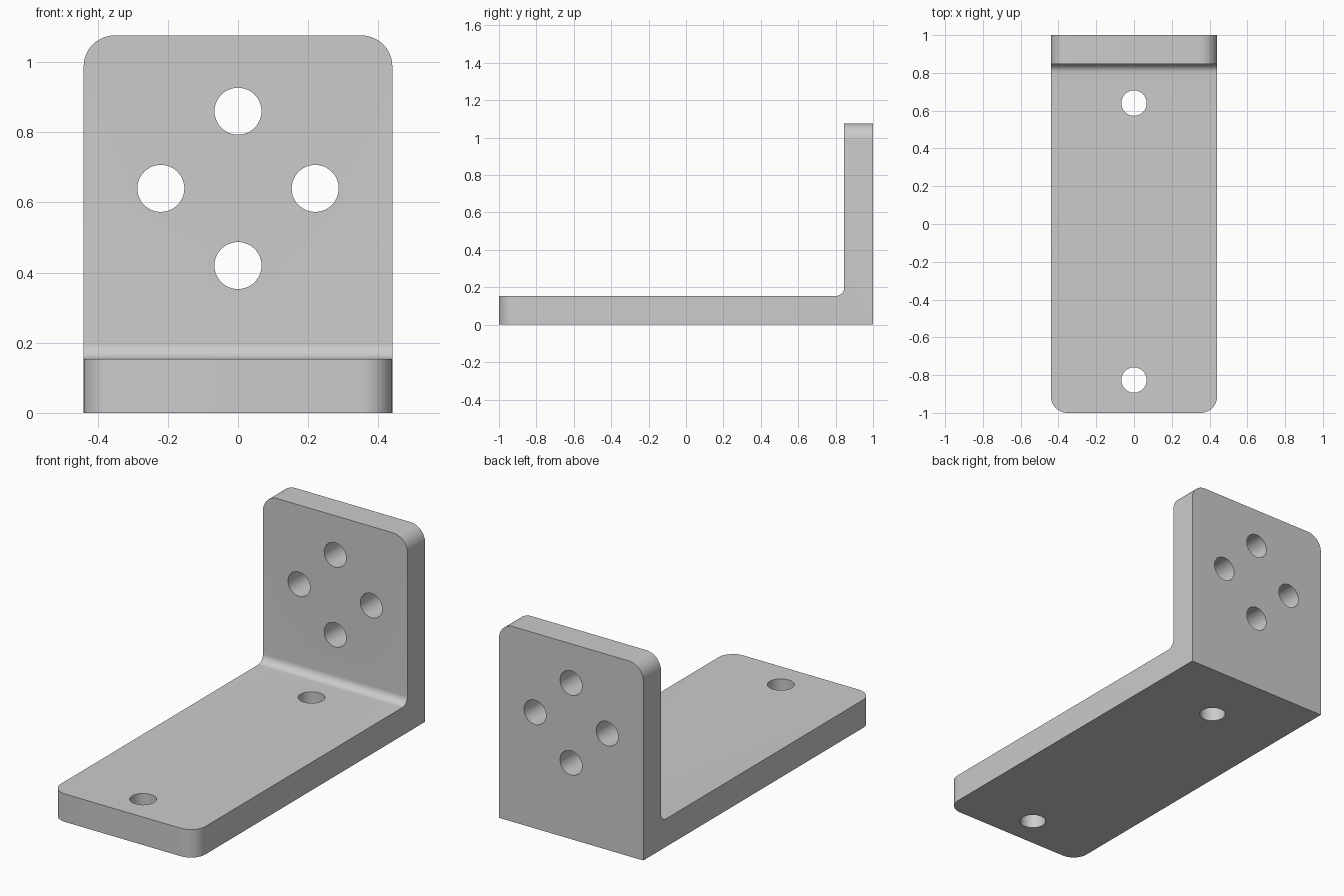
import bpy
import bmesh
from math import radians
from mathutils import Matrix, Vector

if "Cube" in bpy.data.objects:
    bpy.data.objects.remove(bpy.data.objects["Cube"], do_unlink=True)

HALF_WIDTH = 0.44
THICK = 0.154
HEIGHT = 1.076
INNER_Y = 1 - THICK
CORNER_RADIUS = 0.088
FILLET_RADIUS = 0.044
HOLE_RADIUS = 0.067

grey = bpy.data.materials.new("plain grey")
grey.use_nodes = True
colour = (0.6, 0.6, 0.6, 1)
grey.diffuse_color = colour
grey.node_tree.nodes["Principled BSDF"].inputs["Base Color"].default_value = colour


def add_object(name, bm):
    bmesh.ops.recalc_face_normals(bm, faces=bm.faces)
    mesh = bpy.data.meshes.new(name)
    bm.to_mesh(mesh)
    bm.free()
    mesh.materials.append(grey)
    obj = bpy.data.objects.new(name, mesh)
    bpy.context.collection.objects.link(obj)
    return obj


def round_edges(bm, test, radius):
    edges = [e for e in bm.edges if test(*(v.co for v in e.verts))]
    bmesh.ops.bevel(bm, geom=edges, offset=radius, offset_type='OFFSET',
                    segments=12, profile=0.5, affect='EDGES')


# L-shaped side profile, extruded across the width
bm = bmesh.new()
profile = [(-1, 0), (1, 0), (1, HEIGHT), (INNER_Y, HEIGHT), (INNER_Y, THICK), (-1, THICK)]
side = bm.faces.new([bm.verts.new((-HALF_WIDTH, y, z)) for y, z in profile])
extruded = bmesh.ops.extrude_face_region(bm, geom=[side])["geom"]
bmesh.ops.translate(bm, vec=(2 * HALF_WIDTH, 0, 0),
                    verts=[g for g in extruded if isinstance(g, bmesh.types.BMVert)])
bmesh.ops.recalc_face_normals(bm, faces=bm.faces)

# Inner fillet, front corners of the base and top corners of the upright
round_edges(bm, lambda a, b: all((p.yz - Vector((INNER_Y, THICK))).length < 1e-4
                                 for p in (a, b)), FILLET_RADIUS)
round_edges(bm, lambda a, b: max(a.y, b.y) < -0.999 and abs(a.x - b.x) < 1e-4,
            CORNER_RADIUS)
round_edges(bm, lambda a, b: min(a.z, b.z) > HEIGHT - 1e-3 and abs(a.x - b.x) < 1e-4,
            CORNER_RADIUS)
bracket = add_object("angle_bracket", bm)

# Drills for the bolt holes: two through the base, four through the upright
bm = bmesh.new()


def add_drill(location, turn):
    bmesh.ops.create_cone(bm, cap_ends=True, segments=48, radius1=HOLE_RADIUS,
                          radius2=HOLE_RADIUS, depth=0.3,
                          matrix=Matrix.Translation(location) @ turn)


for y in (-0.826, 0.64):
    add_drill((0, y, THICK / 2), Matrix())
for dx, dz in ((1, 0), (-1, 0), (0, 1), (0, -1)):
    add_drill((0.22 * dx, 1 - THICK / 2, 0.64 + 0.22 * dz),
              Matrix.Rotation(radians(90), 4, 'X'))
drills = add_object("hole_drills", bm)
drills.hide_render = True
drills.hide_set(True)

cut = bracket.modifiers.new("bolt_holes", 'BOOLEAN')
cut.operation = 'DIFFERENCE'
cut.solver = 'EXACT'
cut.object = drills

# Apply the cut, then smooth the rounded surfaces
bpy.ops.object.select_all(action='DESELECT')
bracket.select_set(True)
bpy.context.view_layer.objects.active = bracket
bpy.ops.object.modifier_apply(modifier=cut.name)
bpy.data.objects.remove(drills, do_unlink=True)
bpy.ops.object.shade_smooth_by_angle(angle=radians(30))
